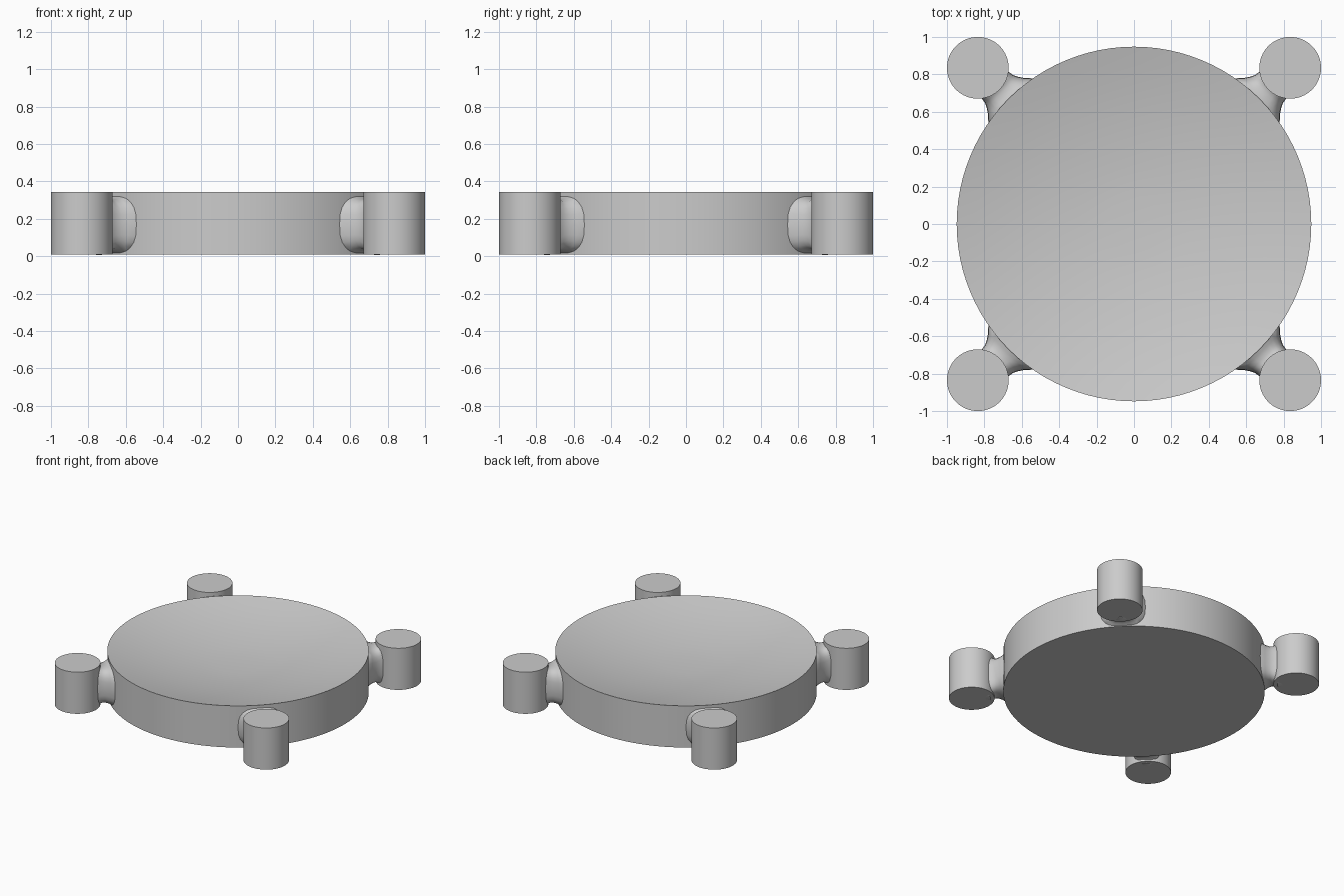
import bpy, bmesh, math

if "Cube" in bpy.data.objects:
    bpy.data.objects.remove(bpy.data.objects["Cube"])

grey = bpy.data.materials.new("plain grey")
grey.diffuse_color = (0.6, 0.6, 0.6, 1)
grey.use_nodes = True
grey.node_tree.nodes["Principled BSDF"].inputs["Base Color"].default_value = grey.diffuse_color

Z0, Z1 = 0.01, 0.343      # underside and rim heights
POST = 0.835              # post offset from the centre lines
POST_R = 0.165


def make_object(name, bm, smooth=True):
    bmesh.ops.recalc_face_normals(bm, faces=bm.faces)
    mesh = bpy.data.meshes.new(name)
    bm.to_mesh(mesh)
    bm.free()
    mesh.materials.append(grey)
    ob = bpy.data.objects.new(name, mesh)
    bpy.context.collection.objects.link(ob)
    if smooth:
        bpy.ops.object.select_all(action='DESELECT')
        ob.select_set(True)
        bpy.context.view_layer.objects.active = ob
        bpy.ops.object.shade_smooth_by_angle(angle=math.radians(30))
    return ob


def loft(name, rings, smooth=True):
    """Join rings of points into a closed skin with flat end caps."""
    bm = bmesh.new()
    rows = [[bm.verts.new(p) for p in ring] for ring in rings]
    n = len(rows[0])
    for a, b in zip(rows, rows[1:]):
        for i in range(n):
            j = (i + 1) % n
            bm.faces.new((a[i], a[j], b[j], b[i]))
    bm.faces.new(rows[0])
    bm.faces.new(rows[-1])
    return make_object(name, bm, smooth)


def circle(r, z, n, cx=0, cy=0):
    return [(cx + r * math.cos(math.tau * i / n), cy + r * math.sin(math.tau * i / n), z)
            for i in range(n)]


# Round dish with a shallow spherical hollow
R, DEPTH = 0.948, 0.12
profile = [(R, Z0), (R, Z1)]
profile += [(r, Z1 - DEPTH * (1 - (r / R) ** 2)) for r in (0.85, 0.72, 0.6, 0.46, 0.3, 0.15)]
loft("dish", [circle(r, z, 96) for r, z in profile])

# Neck sections: distance along diagonal, half width, half height
SECTIONS = [(0.92, 0.172, 0.150), (0.942, 0.160, 0.155), (0.965, 0.138, 0.145),
            (0.995, 0.118, 0.138), (1.02, 0.106, 0.145), (1.045, 0.102, 0.162),
            (1.08, 0.100, 0.160)]

for k, (sx, sy) in enumerate([(1, 1), (-1, 1), (-1, -1), (1, -1)], 1):
    # Corner post
    px, py = sx * POST, sy * POST
    loft(f"corner_post_{k}", [circle(POST_R, z, 64, px, py) for z in (Z0, Z1)])

    # Flared neck joining the dish to the post
    rings = []
    for u, hw, hz in SECTIONS:
        ring = []
        for i in range(24):
            a = math.tau * i / 24
            c, s = math.cos(a), math.sin(a)
            v = hw * math.copysign(abs(c) ** 0.7, c)
            z = 0.168 + hz * math.copysign(abs(s) ** 0.7, s)
            q = math.sqrt(0.5)
            ring.append((sx * (u - v) * q, sy * (u + v) * q, z))
        rings.append(ring)
    loft(f"neck_{k}", rings)
